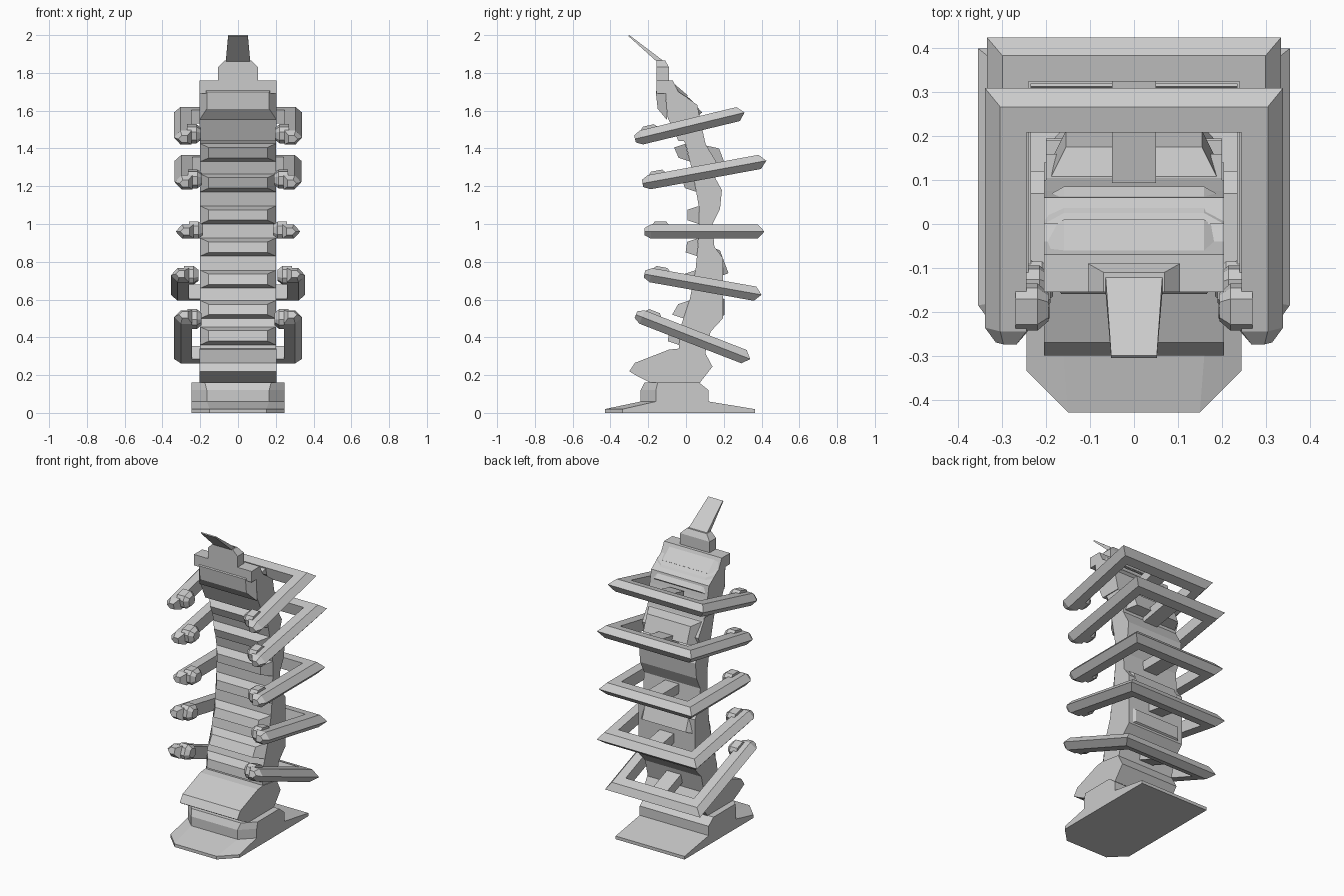
import bpy, bmesh, math
from mathutils import Vector

cube = bpy.data.objects.get("Cube")
if cube:
    bpy.data.objects.remove(cube)

grey = bpy.data.materials.new("plain grey")
grey.use_nodes = True
TONE = (0.6, 0.6, 0.6, 1)
grey.diffuse_color = TONE
grey.node_tree.nodes["Principled BSDF"].inputs["Base Color"].default_value = TONE


def loft(name, rings):
    """Skin matching cross-sections and cap both ends."""
    bm = bmesh.new()
    loops = [[bm.verts.new(p) for p in ring] for ring in rings]
    for a, b in zip(loops, loops[1:]):
        for i in range(len(a)):
            j = (i + 1) % len(a)
            bm.faces.new((a[i], a[j], b[j], b[i]))
    bm.faces.new(loops[0])
    bm.faces.new(loops[-1])
    bmesh.ops.recalc_face_normals(bm, faces=bm.faces)
    mesh = bpy.data.meshes.new(name)
    bm.to_mesh(mesh)
    bm.free()
    mesh.materials.append(grey)
    obj = bpy.data.objects.new(name, mesh)
    bpy.context.collection.objects.link(obj)
    return obj


def slab(name, profile, half):
    """Side profile (y, z) extruded across the width."""
    return loft(name, [[(x, y, z) for y, z in profile] for x in (-half, half)])


def pad(name, low, high, out, half=0.2, inset=0.045, trim=0.02):
    """Frustum from the base edge low-high (y, z) out to the depth shift 'out'."""
    def rect(h, t, shift):
        (y0, z0), (y1, z1) = low, high
        return [(-h, y0 + shift, z0 + t), (h, y0 + shift, z0 + t),
                (h, y1 + shift, z1 - t), (-h, y1 + shift, z1 - t)]
    return loft(name, [rect(half, 0, 0), rect(half - inset, trim, out)])


# Base plate with clipped front corners and sloping top
def plate(z, front, back, side, clip):
    return [(-side, back, z), (side, back, z), (side, front + clip, z),
            (side - clip, front, z), (-side + clip, front, z), (-side, front + clip, z)]


foot = plate(0, -0.43, 0.365, 0.245, 0.095)
rim = plate(0.02, -0.43, 0.365, 0.245, 0.095)
shoulder = plate(0.06, -0.24, 0.12, 0.245, 0.08)
loft("base_plate", [foot, rim, shoulder])
loft("base_block", [plate(0.055, -0.24, 0.12, 0.245, 0.08),
                    plate(0.12, -0.24, 0.12, 0.245, 0.08),
                    plate(0.16, -0.22, 0.07, 0.245, 0.07)])

# Wedge-shaped bottom vertebra
slab("bottom_vertebra", [(-0.18, 0.155), (-0.25, 0.19), (-0.3, 0.22), (-0.27, 0.265),
                         (-0.09, 0.335), (-0.04, 0.34), (0.1, 0.32), (0.14, 0.245),
                         (0.07, 0.155)], 0.205)

# Curved column
front = [(-0.04, 0.31), (-0.03, 0.45), (0.02, 0.6), (0.05, 0.75), (0.065, 0.9),
         (0.07, 1.08), (0.04, 1.25), (0, 1.42), (-0.05, 1.5)]
back = [(0.07, 1.55), (0.105, 1.42), (0.16, 1.33), (0.14, 1.27), (0.19, 1.18),
        (0.18, 1.08), (0.14, 1.0), (0.15, 0.88), (0.195, 0.82), (0.195, 0.5),
        (0.13, 0.43), (0.1, 0.31)]
slab("column", front + back, 0.2)


def face_y(line, z):
    pts = sorted(line, key=lambda p: p[1])
    for (y0, z0), (y1, z1) in zip(pts, pts[1:]):
        if z0 <= z <= z1:
            return y0 + (y1 - y0) * (z - z0) / (z1 - z0)


# Raised vertebra faces along the front
for i, z in enumerate((0.36, 0.5, 0.66, 0.83, 1.0, 1.17, 1.33)):
    top = z + 0.095
    pad(f"front_vertebra_{i + 1}", (face_y(front, z), z), (face_y(front, top), top), -0.06)

# Raised humps on the rear
for i, (z, top, out) in enumerate(((0.5, 0.62, 0.01), (0.72, 0.88, 0.03), (1.28, 1.42, 0.07))):
    pad(f"rear_hump_{i + 1}", (face_y(back, z) - 0.02, z),
        (face_y(back, top) - 0.02, top), out + 0.02)

# Head block, stepped at the rear and bevelled at the front
slab("head", [(-0.04, 1.44), (-0.1, 1.57), (-0.11, 1.76), (-0.07, 1.76), (-0.04, 1.7),
              (-0.01, 1.68), (0.06, 1.63), (0.075, 1.55), (0.1, 1.44)], 0.205)
pad("head_front", (-0.1, 1.55), (-0.11, 1.76), -0.05, 0.205, 0.04, 0.06)
pad("head_step_upper", (-0.02, 1.66), (-0.09, 1.76), 0.03, 0.205)
pad("head_step_lower", (0.06, 1.57), (0.0, 1.68), 0.025, 0.205)
slab("head_crown", [(-0.155, 1.69), (-0.155, 1.76), (-0.08, 1.76), (-0.08, 1.69)], 0.205)

# Neck and forward-leaning tip
loft("neck", [[(sx * w, y, z) for sx, y in ((-1, y0), (1, y0), (1, y1), (-1, y1))]
              for z, w, y0, y1 in ((1.75, 0.105, -0.155, -0.09), (1.83, 0.105, -0.155, -0.09),
                                   (1.865, 0.07, -0.155, -0.11))])
loft("tip", [[(-w, y0, z), (w, y0, z), (w, y1, z + dz), (-w, y1, z + dz)]
             for z, w, y0, y1, dz in ((1.86, 0.065, -0.155, -0.115, 0),
                                      (1.995, 0.052, -0.305, -0.3, 0.005))])

# Rib section: pointed outer edge, flat top, bottom and inner wall
SECTION = [(0, 0), (0.035, 0.038), (0.095, 0.038), (0.095, -0.038), (0.035, -0.038)]


def rib(name, width, start, end):
    """U-shaped rib, open at the front, between start and end (y, z)."""
    a, b = Vector((0, *start)), Vector((0, *end))
    length = (b - a).length
    along = (b - a).normalized()
    up = Vector((0, -along.z, along.y))

    def at(x, s, h):
        return Vector((x, 0, 0)) + a + along * s + up * h

    half = []
    for s, k in ((0, 0.5), (0.035, 1)):
        half.append([(width - 0.05 + (0.05 - d) * k, s, h * k) for d, h in SECTION])
    half.append([(width - d, length - d, h) for d, h in SECTION])
    path = half + [[(-x, s, h) for x, s, h in ring] for ring in reversed(half)]
    loft(name, [[at(*p) for p in ring] for ring in path])

    # Central strut joining the rib to the column
    reach = length - 0.05
    begin = (0.1 - start[0]) / along.y
    loft(name + "_strut", [[at(x, s, h) for x, h in
                            ((-0.05, -0.03), (0.05, -0.03), (0.05, 0.03), (-0.05, 0.03))]
                           for s in (begin, reach)])

    # Stubby inward tips near the open ends
    for side, tag in ((1, "left"), (-1, "right")):
        rings = []
        for x, k in ((width - 0.07, 1), (width - 0.12, 1), (width - 0.145, 0.6)):
            rings.append([at(side * x, 0.085 + 0.05 * k * u, 0.008 + 0.045 * k * v) for u, v in
                          ((-1, -0.5), (-0.6, -1), (0.6, -1), (1, -0.5),
                           (1, 0.5), (0.6, 1), (-0.6, 1), (-1, 0.5))])
        loft(f"{name}_{tag}_tip", rings)


# Five ribs fanning out from level in the middle
for i, (w, start, end) in enumerate((
        (0.338, (-0.265, 0.52), (0.34, 0.285)),
        (0.355, (-0.22, 0.735), (0.4, 0.625)),
        (0.33, (-0.22, 0.96), (0.415, 0.96)),
        (0.335, (-0.23, 1.215), (0.425, 1.335)),
        (0.34, (-0.27, 1.45), (0.31, 1.59)))):
    rib(f"rib_{i + 1}", w, start, end)
